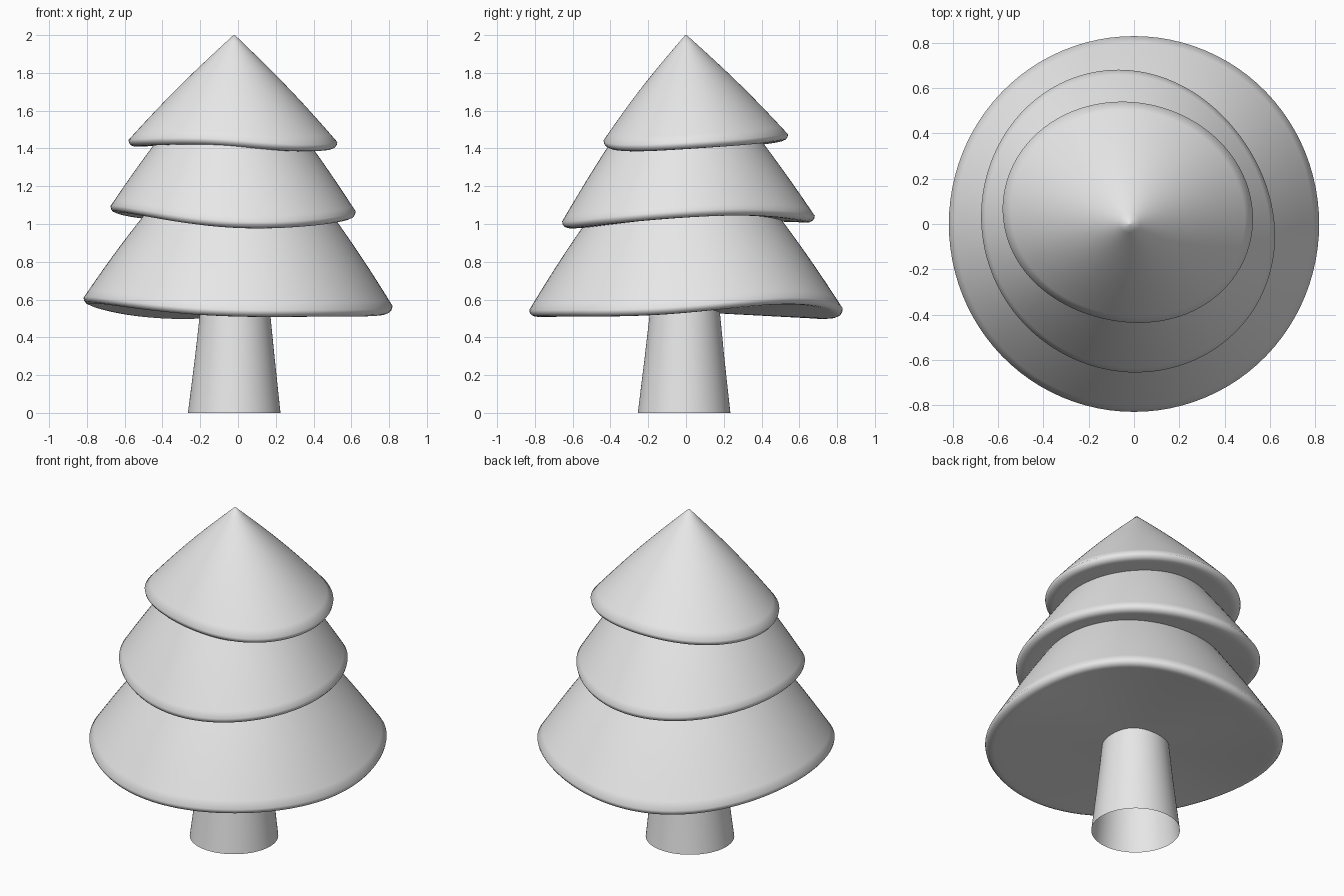
import bpy
import bmesh
from math import cos, sin, pi, tau
from mathutils import Vector

SEGMENTS = 96

if "Cube" in bpy.data.objects:
    bpy.data.objects.remove(bpy.data.objects["Cube"])

# One plain grey for the whole tree
grey = bpy.data.materials.new("plain_grey")
grey.use_nodes = True
grey.diffuse_color = (0.8, 0.8, 0.8, 1)
grey.node_tree.nodes["Principled BSDF"].inputs["Base Color"].default_value = (0.8, 0.8, 0.8, 1)


def around(keys, angle):
    """Smooth closed wave through eight values spaced evenly round the tree."""
    total = 0
    for k, value in enumerate(keys):
        d = angle - k * tau / 8
        total += value * (1 + 2 * cos(d) + 2 * cos(2 * d) + 2 * cos(3 * d) + cos(4 * d)) / 8
    return total


def loft(name, rings, close_start=None, close_end=None):
    """Skin a list of point rings; optionally fan the ends to a point."""
    bm = bmesh.new()
    loops = [[bm.verts.new(p) for p in ring] for ring in rings]
    for a, b in zip(loops, loops[1:]):
        for i in range(SEGMENTS):
            j = (i + 1) % SEGMENTS
            bm.faces.new((a[i], b[i], b[j], a[j]))
    for loop, tip in ((loops[0], close_start), (loops[-1], close_end)):
        if tip:
            v = bm.verts.new(tip)
            for i in range(SEGMENTS):
                j = (i + 1) % SEGMENTS
                bm.faces.new((v, loop[i], loop[j]) if tip is close_start
                             else (v, loop[j], loop[i]))
    bmesh.ops.recalc_face_normals(bm, faces=bm.faces)
    mesh = bpy.data.meshes.new(name)
    bm.to_mesh(mesh)
    bm.free()
    mesh.materials.append(grey)
    obj = bpy.data.objects.new(name, mesh)
    bpy.context.collection.objects.link(obj)
    bpy.ops.object.select_all(action='DESELECT')
    obj.select_set(True)
    bpy.context.view_layer.objects.active = obj
    bpy.ops.object.shade_smooth_by_angle(angle=pi / 3)
    return obj


def ring(centre, radius):
    return [Vector(centre) + Vector((cos(a), sin(a), 0)) * radius
            for a in (tau * i / SEGMENTS for i in range(SEGMENTS))]


def tier(name, top, top_radius, centre, radii, heights, bulge):
    """Skirt of branches with a wavy, rounded rim and a closed underside."""
    def rim(inset, lift):
        points = []
        for i in range(SEGMENTS):
            a = tau * i / SEGMENTS
            r = around(radii, a) - inset
            points.append(Vector((centre[0] + r * cos(a), centre[1] + r * sin(a),
                                  around(heights, a) + lift)))
        return points

    upper, lower = ring(top, top_radius), rim(0, 0.035)
    rings = []
    steps = 14
    for s in range(steps + 1):
        t = s / steps
        row = []
        for i in range(SEGMENTS):
            a = tau * i / SEGMENTS
            swell = Vector((cos(a), sin(a), 0)) * bulge * sin(pi * t)
            row.append(upper[i].lerp(lower[i], t) + swell)
        rings.append(row)
    # Rounded lip, then the underside
    for inset, lift in ((0.003, 0.02), (0.012, 0.008), (0.028, 0.001), (0.05, 0), (0.1, 0.003)):
        rings.append(rim(inset, lift))
    mean = sum(heights) / len(heights)
    loft(name, rings, tuple(top), (centre[0], centre[1], mean))


# Trunk, open at the foot
loft("trunk", [ring((-0.02, -0.01, 0), 0.245), ring((-0.017, -0.008, 0.3), 0.21),
               ring((-0.015, -0.005, 0.62), 0.176)])

# Three tiers of foliage; keys run anticlockwise from +x
tier("lower_foliage", (0.005, -0.01, 1.15), 0.42, (0, 0),
     [0.818, 0.825, 0.83, 0.825, 0.818, 0.825, 0.83, 0.825],
     [0.53, 0.575, 0.515, 0.515, 0.575, 0.555, 0.51, 0.51], 0.01)
tier("middle_foliage", (-0.03, 0, 1.5), 0.355, (-0.025, 0.01),
     [0.645, 0.625, 0.67, 0.675, 0.65, 0.645, 0.665, 0.68],
     [1.035, 1.04, 1.01, 1.025, 1.06, 1.035, 0.98, 0.995], 0.005)
tier("upper_foliage", (-0.02, 0, 2), 0.004, (-0.025, 0.05),
     [0.55, 0.505, 0.49, 0.53, 0.555, 0.505, 0.485, 0.535],
     [1.4, 1.425, 1.44, 1.42, 1.41, 1.42, 1.41, 1.385], 0.015)
